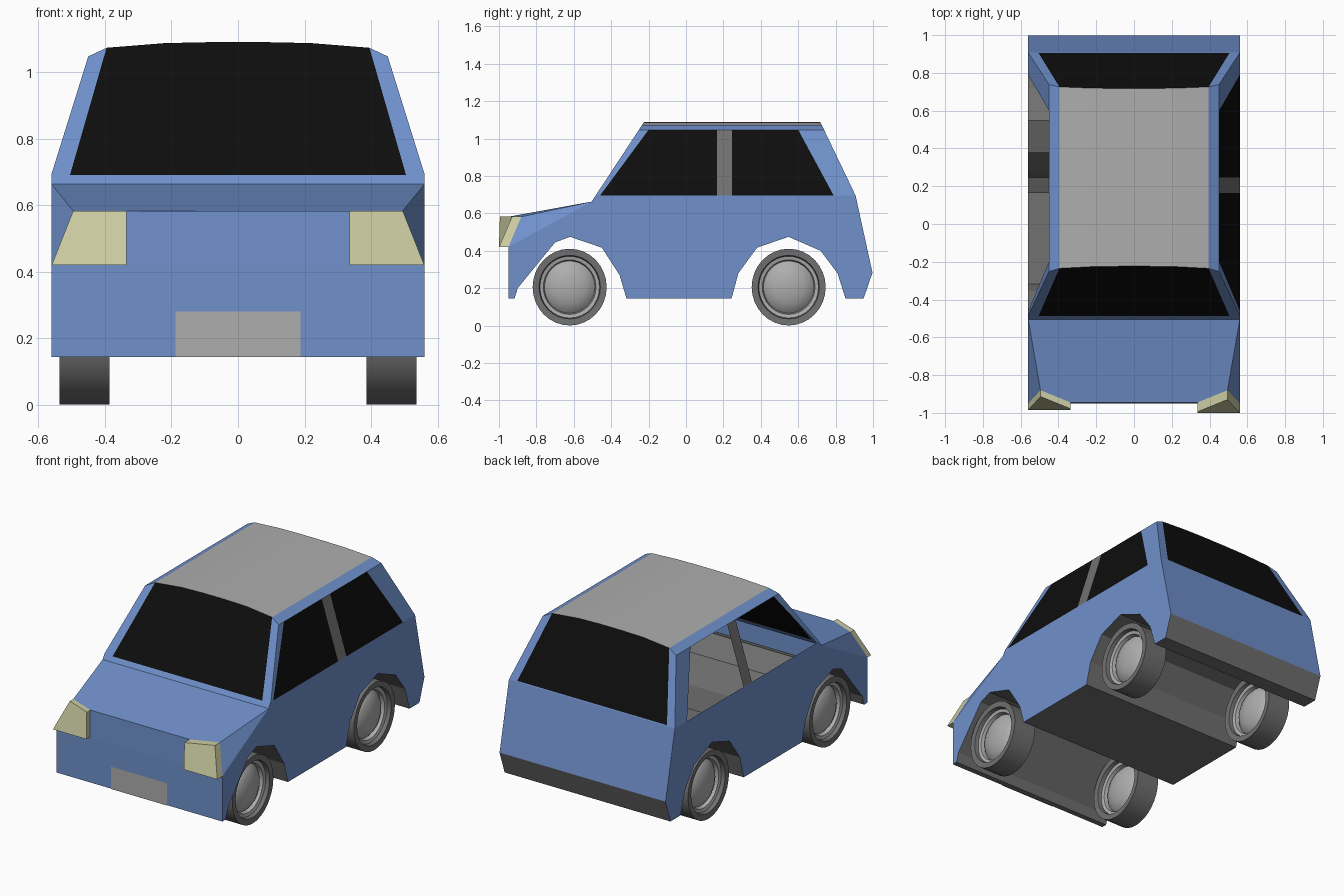
import bpy, bmesh, math
from mathutils import Vector

cube = bpy.data.objects.get("Cube")
if cube:
    bpy.data.objects.remove(cube, do_unlink=True)


def material(name, r, g, b):
    m = bpy.data.materials.new(name)
    m.use_nodes = True
    m.diffuse_color = (r, g, b, 1)
    bsdf = m.node_tree.nodes["Principled BSDF"]
    bsdf.inputs["Base Color"].default_value = (r, g, b, 1)
    bsdf.inputs["Roughness"].default_value = 0.7
    return m


BLUE = material("body blue", 0.16, 0.28, 0.60)
GLASS = material("black glass", 0.004, 0.004, 0.004)
GREY = material("light grey", 0.42, 0.42, 0.42)
DARK = material("dark grey", 0.165, 0.165, 0.165)
LAMP = material("pale yellow", 0.60, 0.61, 0.36)


def finish(name, bm, mats):
    mesh = bpy.data.meshes.new(name)
    bm.to_mesh(mesh)
    bm.free()
    for m in mats:
        mesh.materials.append(m)
    ob = bpy.data.objects.new(name, mesh)
    bpy.context.collection.objects.link(ob)
    return ob


def panel(name, polys, mat, ref=(0, 0, 0.55), down=False):
    """Flat faces turned away from a reference point, or downward."""
    bm = bmesh.new()
    for poly in polys:
        f = bm.faces.new([bm.verts.new(p) for p in poly])
        f.normal_update()
        away = f.calc_center_median() - Vector(ref)
        if (f.normal.z > 0) if down else (f.normal.dot(away) < 0):
            f.normal_flip()
    bmesh.ops.remove_doubles(bm, verts=bm.verts, dist=0.0005)
    return finish(name, bm, [mat])


def flip(poly):
    return [(-x, y, z) for x, y, z in poly]


def both(poly):
    return [poly, flip(poly)]


def span(poly):
    """Close a right-to-left outline across the middle."""
    return poly + flip(poly)[::-1]


# Main dimensions
W, FLOOR, BELT, EAVE, COWL = 0.56, 0.144, 0.695, 1.047, 0.663
roof_curve = [(0.395, 1.073), (0.22, 1.087), (0.08, 1.09)]


def front_y(z):
    return -0.505 + (z - COWL) * 0.659


def rear_y(z):
    return 0.907 - (z - BELT) * 0.479


# Underside with full-width wheel arches
front_arch = [(-0.917, FLOOR), (-0.90, 0.20), (-0.70, 0.445), (-0.62, 0.475),
              (-0.45, 0.417), (-0.355, 0.27), (-0.318, FLOOR)]
rear_arch = [(0.243, FLOOR), (0.28, 0.28), (0.38, 0.417), (0.548, 0.475),
             (0.72, 0.40), (0.81, 0.28), (0.853, FLOOR)]
bottom = [(-0.95, FLOOR)] + front_arch + rear_arch + [(0.949, FLOOR), (0.997, 0.283)]
panel("underbody", [[(-W, *a), (W, *a), (W, *b), (-W, *b)]
                    for a, b in zip(bottom, bottom[1:])], DARK, down=True)

# Lower body sides
side = bottom + [(0.907, BELT), (front_y(BELT), BELT), (-0.505, COWL), (-0.95, 0.42)]
panel("body_sides", both([(W, y, z) for y, z in side]), BLUE)

# Nose, hood and tail
hood_in, hood_out = (0.335, -0.945, 0.583), (0.495, -0.88, 0.583)
low_in, low_out = (0.335, -0.95, 0.42), (W, -0.95, 0.42)
cowl_corner = (W, -0.505, COWL)
panel("hood", [span([cowl_corner, hood_out, hood_in])], BLUE)
panel("fender_tops", both([cowl_corner, hood_out, low_out]), BLUE)
panel("front_panel", [span([(W, -0.95, FLOOR), low_out, low_in]),
                      span([low_in, hood_in])]
      + both([low_in, low_out, hood_out, hood_in]), BLUE)
panel("rear_panel", [span([(W, 0.907, BELT), (W, 0.997, 0.283)])], BLUE)
panel("front_plate", [span([(0.188, -0.954, FLOOR), (0.188, -0.954, 0.28)])], GREY)

# Headlights: slabs standing out from the nose corners
lamp_back = [low_in, low_out, hood_out, hood_in]
for name, sign, depth in (("left", 1, 0.05), ("right", -1, 0.034)):
    back = [Vector((sign * x, y, z)) for x, y, z in lamp_back]
    front = [p - Vector((0, depth, 0)) for p in back]
    middle = sum(back + front, Vector()) / 8
    sides = [[back[i], back[(i + 1) % 4], front[(i + 1) % 4], front[i]] for i in range(4)]
    panel(name + "_headlight", [front, back] + sides, LAMP, ref=middle)

# Roof and its side rails
ridge = roof_curve + [(-x, z) for x, z in reversed(roof_curve)]
panel("roof", [[(a[0], front_y(a[1]), a[1]), (b[0], front_y(b[1]), b[1]),
                (b[0], rear_y(b[1]), b[1]), (a[0], rear_y(a[1]), a[1])]
               for a, b in zip(ridge, ridge[1:])], GREY)
top_x, top_z = roof_curve[0]
panel("roof_rails", both([(0.45, front_y(EAVE), EAVE), (top_x, front_y(top_z), top_z),
                          (top_x, rear_y(top_z), top_z), (0.45, rear_y(EAVE), EAVE)]), BLUE)

# Windshield and rear window with their frames
for name, plane, sill, base in (("windshield", front_y, 0.69, COWL),
                                ("rear_window", rear_y, 0.70, BELT)):
    def on(x, z):
        return (x, plane(z), z)
    panel(name, [span([on(0.505, sill)] + [on(x, z) for x, z in roof_curve])], GLASS)
    edge = on(W, BELT)
    panel(name + "_frame",
          both([edge, on(0.505, sill), on(top_x, top_z), on(0.45, EAVE)])
          + [span(([on(W, base)] if base < BELT else []) + [edge, on(0.505, sill)])], BLUE)


# Side windows: pillars on both sides, glazing on the left only
def low(y):
    return (W, y, BELT)


def high(y):
    return (0.45, y, EAVE)


panel("corner_pillars",
      both([low(front_y(BELT)), low(-0.46), high(-0.20), high(front_y(EAVE))])
      + both([low(0.79), low(0.907), high(rear_y(EAVE)), high(0.60)]), BLUE)
panel("middle_pillars", both([low(0.165), low(0.245), high(0.245), high(0.165)]), DARK)
panel("left_side_glass", [[low(-0.46), low(0.165), high(0.165), high(-0.20)],
                          [low(0.245), low(0.79), high(0.60), high(0.245)]], GLASS)

# Wheels: turned profile of (radius, offset), same inside and out
half = [(0.0, 0.068), (0.05, 0.064), (0.09, 0.054), (0.12, 0.040), (0.14, 0.022),
        (0.146, 0.045), (0.165, 0.05), (0.17, 0.073), (0.205, 0.075)]
profile = half + [(r, -x) for r, x in reversed(half)]
HUB = 6


def wheel(name, cx, cy, steps=32):
    bm = bmesh.new()
    rings = []
    for r, x in profile:
        turn = [2 * math.pi * i / steps for i in range(steps)]
        rings.append([bm.verts.new((x, 0.965 * r * math.cos(t), r * math.sin(t)))
                      for t in turn])
    for k, (a, b) in enumerate(zip(rings, rings[1:])):
        for i in range(steps):
            j = (i + 1) % steps
            f = bm.faces.new((a[i], a[j], b[j], b[i]))
            f.material_index = 0 if HUB <= k < len(profile) - 1 - HUB else 1
    bmesh.ops.remove_doubles(bm, verts=bm.verts, dist=0.0001)
    bmesh.ops.recalc_face_normals(bm, faces=bm.faces)
    ob = finish(name, bm, [DARK, GREY])
    ob.location = (cx, cy, 0.206)
    bpy.ops.object.select_all(action='DESELECT')
    ob.select_set(True)
    bpy.context.view_layer.objects.active = ob
    bpy.ops.object.shade_smooth_by_angle(angle=math.radians(35))


for end, y in (("front", -0.622), ("rear", 0.549)):
    for hand, x in (("left", 0.461), ("right", -0.461)):
        wheel(f"{end}_{hand}_wheel", x, y)
